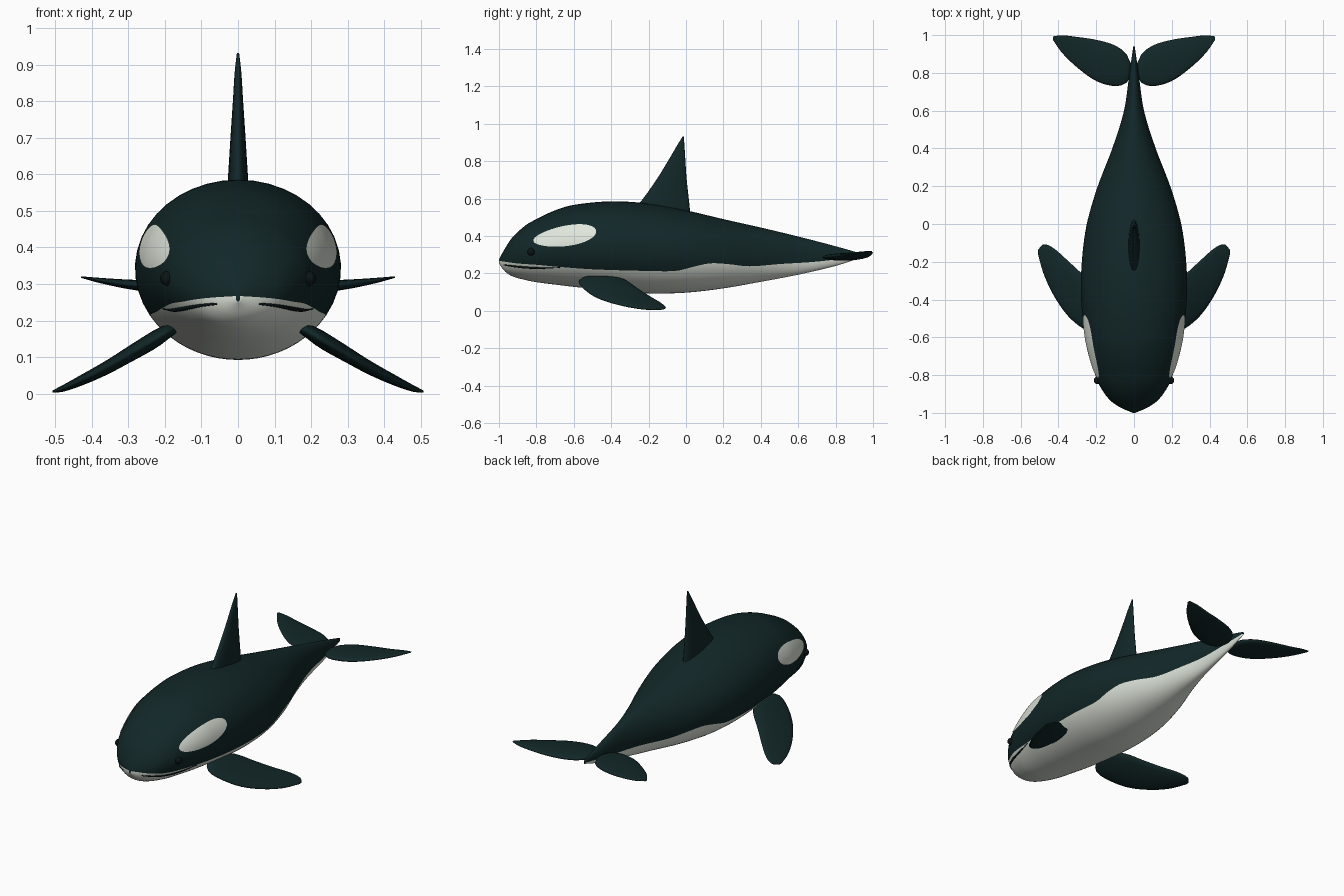
import bpy, bmesh, math
from mathutils import Vector

cube = bpy.data.objects.get("Cube")
if cube:
    bpy.data.objects.remove(cube, do_unlink=True)


def material(name, rgb):
    m = bpy.data.materials.new(name)
    m.use_nodes = True
    m.diffuse_color = (*rgb, 1)
    m.node_tree.nodes["Principled BSDF"].inputs["Base Color"].default_value = (*rgb, 1)
    return m


DARK = material("dark_skin", (0.006, 0.02, 0.021))
WHITE = material("white_skin", (0.74, 0.79, 0.71))
BLACK = material("eye_black", (0.003, 0.007, 0.008))


def spline(table, t):
    """Smooth value of a table of (t, a, b, ...) rows at t."""
    i = 0
    while i < len(table) - 2 and t > table[i + 1][0]:
        i += 1
    p, q = table[i], table[i + 1]
    o, r = table[max(i - 1, 0)], table[min(i + 2, len(table) - 1)]
    d = q[0] - p[0]
    u = min(max((t - p[0]) / d, 0), 1)
    out = []
    for k in range(1, len(p)):
        m0 = (q[k] - o[k]) / (q[0] - o[0]) * d
        m1 = (r[k] - p[k]) / (r[0] - p[0]) * d
        out.append((2*u**3 - 3*u**2 + 1) * p[k] + (u**3 - 2*u**2 + u) * m0
                   + (3*u**2 - 2*u**3) * q[k] + (u**3 - u**2) * m1)
    return out


def loft(name, rings, mats, rule=lambda j: 0):
    """Skin closed rings of points, with capped ends; rule gives material by column."""
    bm = bmesh.new()
    rows = [[bm.verts.new(p) for p in ring] for ring in rings]
    n = len(rows[0])
    for a, b in zip(rows, rows[1:]):
        for j in range(n):
            f = bm.faces.new((a[j], a[(j + 1) % n], b[(j + 1) % n], b[j]))
            f.material_index = rule(j)
    for row in (rows[0], rows[-1]):
        bm.faces.new(row)
    return finish(name, bm, mats)


def finish(name, bm, mats):
    bmesh.ops.recalc_face_normals(bm, faces=bm.faces)
    for f in bm.faces:
        f.smooth = True
    me = bpy.data.meshes.new(name)
    bm.to_mesh(me)
    bm.free()
    for m in mats:
        me.materials.append(m)
    ob = bpy.data.objects.new(name, me)
    bpy.context.collection.objects.link(ob)
    return ob


# Body stations: y, half width, bottom, top
BODY = [(-1, .006, .252, .275), (-.97, .075, .212, .33), (-.93, .13, .185, .39),
        (-.86, .18, .165, .455), (-.8, .205, .153, .49), (-.7, .235, .14, .537),
        (-.6, .257, .128, .566), (-.4, .28, .108, .585), (-.2, .277, .093, .573),
        (0, .25, .097, .537), (.2, .192, .12, .49), (.4, .115, .155, .445),
        (.6, .053, .193, .397), (.8, .024, .24, .345), (.94, .004, .285, .305)]
# Height of the edge between dark back and white belly
EDGE = [(-1, .267), (-.9, .253), (-.8, .246), (-.68, .235), (-.5, .222), (-.2, .213),
        (-.05, .214), (.05, .238), (.13, .254), (.22, .25), (.34, .238), (.5, .25),
        (.7, .263), (.94, .292)]


def surface_x(y, z):
    w, lo, hi = spline(BODY, y)
    s = (z - (lo + hi) / 2) / ((hi - lo) / 2)
    return w * math.sqrt(max(1 - s * s, 0))


UP, LOW, STEPS = 28, 20, 90
rings = []
for i in range(STEPS + 1):
    # stations crowd toward the nose
    y = -1 + 1.94 * (i / STEPS) ** 1.4
    w, lo, hi = spline(BODY, y)
    c, h = (lo + hi) / 2, (hi - lo) / 2
    a = math.asin(max(-.95, min(.95, (spline(EDGE, y)[0] - c) / h)))
    angles = [a + (math.pi - 2 * a) * j / UP for j in range(UP)]
    angles += [math.pi - a + (math.pi + 2 * a) * j / LOW for j in range(LOW)]
    rings.append([(w * math.cos(t), y, c + h * math.sin(t)) for t in angles])
loft("body", rings, [DARK, WHITE], lambda j: 0 if j < UP else 1)


def fin(name, table, place, steps=24, n=20):
    """Fin from rows of (span, lead, trail, half thickness, offset)."""
    rings = []
    for i in range(steps + 1):
        s = table[0][0] + (table[-1][0] - table[0][0]) * math.sin(i / steps * math.pi / 2)
        lead, trail, th, off = spline(table, s)
        mid, half = (lead + trail) / 2, (trail - lead) / 2
        rings.append([place(s, mid + half * math.cos(2 * math.pi * j / n),
                            off + th * math.sin(2 * math.pi * j / n)) for j in range(n)])
    return loft(name, rings, [DARK])


# Dorsal fin: span runs up
DORSAL = [(.5, -.32, .025, .032, 0), (.58, -.245, .017, .028, 0), (.71, -.152, .003, .02, 0),
          (.8, -.097, -.003, .014, 0), (.88, -.05, -.008, .009, 0), (.932, -.018, -.012, .003, 0)]
fin("dorsal_fin", DORSAL, lambda s, y, t: (t, y, s))

# Paired fins: span runs sideways
FLIPPER = [(.165, -.52, -.40, .012, .18), (.19, -.56, -.35, .02, .17), (.22, -.575, -.31, .026, .153),
           (.29, -.54, -.25, .024, .112), (.36, -.475, -.185, .02, .071), (.43, -.37, -.125, .015, .036),
           (.48, -.26, -.108, .009, .014), (.507, -.165, -.135, .003, .006)]
FLUKE = [(.012, .79, .84, .008, .284), (.04, .747, .9, .015, .285), (.1, .73, .945, .019, .287),
         (.2, .757, .975, .018, .291), (.3, .828, .99, .013, .299), (.38, .905, .999, .007, .31),
         (.43, .975, .993, .002, .319)]

for side, label in ((1, "left"), (-1, "right")):
    def place(s, y, t):
        return (side * s, y, t)
    fin(label + "_flipper", FLIPPER, place)
    fin(label + "_tail_fluke", FLUKE, place)

    # Pale patch behind the eye, laid over the skin
    bm = bmesh.new()
    n, rows = 40, []
    for k in range(1, 9):
        row = []
        for j in range(n):
            t = 2 * math.pi * j / n
            u, v = math.cos(t) * k / 8, math.sin(t) * k / 8
            y = -.648 + .168 * u
            z = .4 + .024 * u + .055 * v * (1 + .15 * u)
            row.append(bm.verts.new((side * (surface_x(y, z) + .004), y, z)))
        rows.append(row)
    bm.faces.new(rows[0])
    for a, b in zip(rows, rows[1:]):
        for j in range(n):
            bm.faces.new((a[j], a[(j + 1) % n], b[(j + 1) % n], b[j]))
    patch = finish(label + "_eye_patch", bm, [WHITE])
    # make sure the open plate faces outward
    if patch.data.polygons[0].normal.x * side < 0:
        patch.data.flip_normals()

    # Eye
    bm = bmesh.new()
    bmesh.ops.create_uvsphere(bm, u_segments=20, v_segments=12, radius=.02)
    eye = finish(label + "_eye", bm, [BLACK])
    eye.location = (side * (surface_x(-.828, .315) - .002), -.828, .315)

    # Mouth line: a slim tube following the skin
    rings = []
    for i in range(25):
        u = i / 24
        y = -.975 + .3 * u
        z = .246 - .05 * u + .036 * u * u
        c = Vector((side * surface_x(y, z), y, z))
        r = .002 + .004 * math.sin(math.pi * min(u + .1, 1))
        rings.append([c + Vector((r * math.cos(j * math.pi / 4), 0, r * math.sin(j * math.pi / 4)))
                      for j in range(8)])
    loft(label + "_mouth_line", rings, [BLACK])
